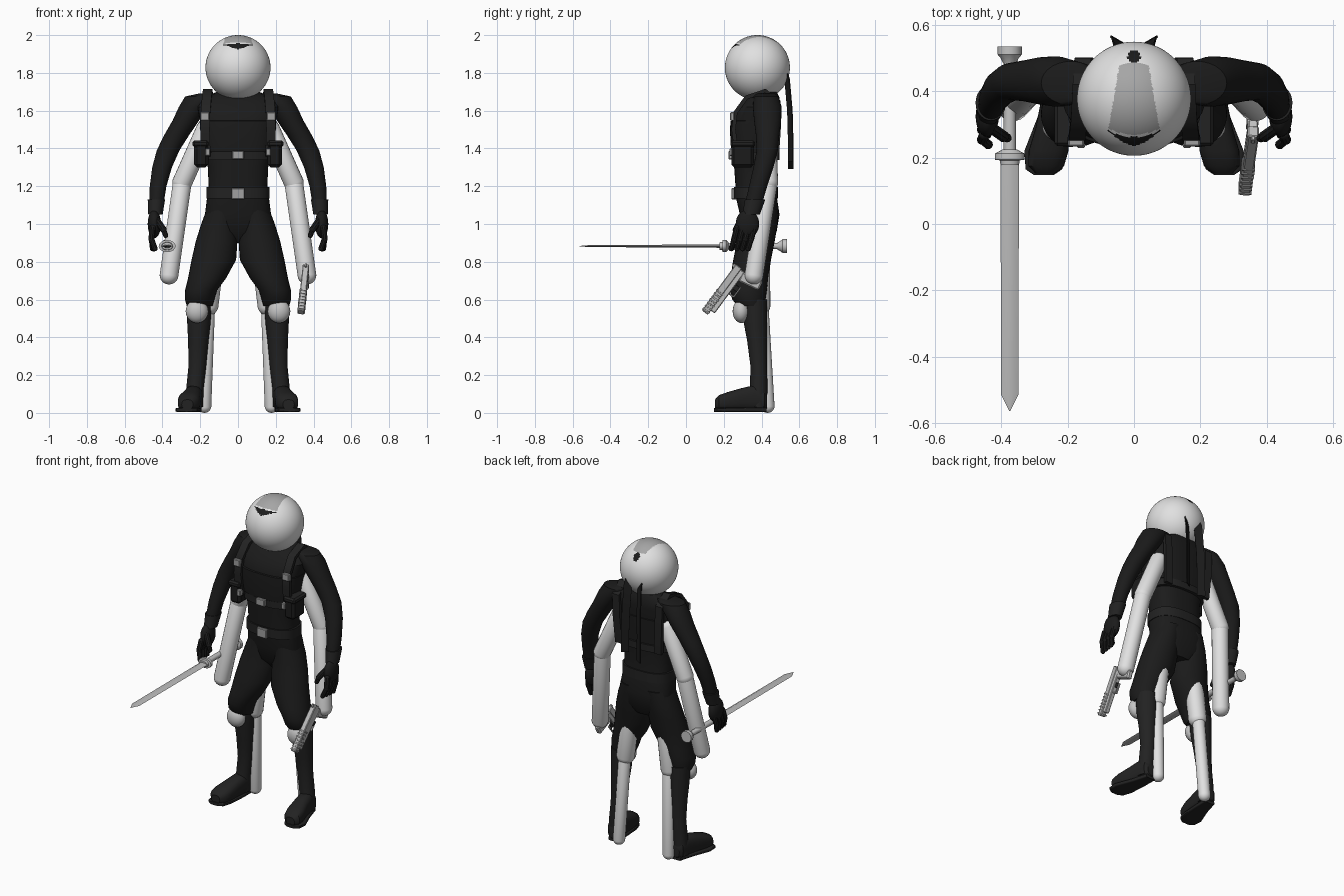
import bpy, bmesh, math
from mathutils import Vector, Matrix

if "Cube" in bpy.data.objects:
    bpy.data.objects.remove(bpy.data.objects["Cube"])


def material(name, v):
    m = bpy.data.materials.new(name)
    m.diffuse_color = (v, v, v, 1)
    m.use_nodes = True
    m.node_tree.nodes["Principled BSDF"].inputs["Base Color"].default_value = m.diffuse_color
    return m


BLACK = material("black_cloth", 0.011)
BOOT = material("dark_leather", 0.016)
WHITE = material("white_plastic", 0.75)
PAD = material("pale_grey", 0.55)
STEEL = material("steel_grey", 0.5)
BUCKLE = material("buckle_grey", 0.35)
VISOR = material("visor_grey", 0.38)


def finish(name, bm, mat):
    bmesh.ops.recalc_face_normals(bm, faces=bm.faces)
    me = bpy.data.meshes.new(name)
    bm.to_mesh(me)
    bm.free()
    me.materials.append(mat)
    ob = bpy.data.objects.new(name, me)
    bpy.context.collection.objects.link(ob)
    return ob


def skin(name, rings, mat):
    """Bridge a list of equal point rings and cap both ends."""
    bm = bmesh.new()
    vs = [[bm.verts.new(p) for p in r] for r in rings]
    n = len(vs[0])
    for a, b in zip(vs, vs[1:]):
        for i in range(n):
            j = (i + 1) % n
            bm.faces.new((a[i], a[j], b[j], b[i]))
    bm.faces.new(vs[0])
    bm.faces.new(vs[-1][::-1])
    return finish(name, bm, mat)


def loft(name, secs, mat, axis="z", power=2.0, n=28):
    """Sections are (x, y, z, radius_x, radius_other)."""
    rings = []
    for x, y, z, a, b in secs:
        ring = []
        for i in range(n):
            t = 2 * math.pi * i / n
            c, s = math.cos(t), math.sin(t)
            u = a * math.copysign(abs(c) ** (2 / power), c)
            v = b * math.copysign(abs(s) ** (2 / power), s)
            ring.append((x + u, y + v, z) if axis == "z" else (x + u, y, z + v))
        rings.append(ring)
    return skin(name, rings, mat)


def capsule(name, p, q, r, mat, seg=20):
    p, q = Vector(p), Vector(q)
    bm = bmesh.new()
    bmesh.ops.create_uvsphere(bm, u_segments=seg, v_segments=13, radius=r)
    d = q - p
    for v in bm.verts:
        if v.co.z > 0:
            v.co.z += d.length
    bm.transform(Matrix.Translation(p) @ d.to_track_quat("Z", "Y").to_matrix().to_4x4())
    return finish(name, bm, mat)


def ball(name, c, radii, mat):
    bm = bmesh.new()
    bmesh.ops.create_uvsphere(bm, u_segments=24, v_segments=16, radius=1,
                              matrix=Matrix.Translation(c) @ Matrix.Diagonal((*radii, 1)))
    return finish(name, bm, mat)


def box(name, c, size, mat, frame=Matrix(), bevel=0.004):
    bm = bmesh.new()
    bmesh.ops.create_cube(bm, size=1, matrix=Matrix.Diagonal((*size, 1)))
    if bevel:
        bmesh.ops.bevel(bm, geom=bm.edges[:], offset=bevel, segments=1, affect="EDGES")
    bm.transform(frame @ Matrix.Translation(c))
    return finish(name, bm, mat)


def ribbon(name, pts, side, width, thick, mat):
    pts, side = [Vector(p) for p in pts], Vector(side).normalized()
    rings = []
    for i, p in enumerate(pts):
        t = pts[min(i + 1, len(pts) - 1)] - pts[max(i - 1, 0)]
        n = t.cross(side).normalized() * thick / 2
        s = side * width / 2
        rings.append([p + s + n, p - s + n, p - s - n, p + s - n])
    return skin(name, rings, mat)


# Round head with painted visor, brow line and rear spot
CY, CZ, R = 0.378, 1.828, 0.172
bm = bmesh.new()
bmesh.ops.create_uvsphere(bm, u_segments=144, v_segments=96, radius=R,
                          matrix=Matrix.Translation((0, CY, CZ)))
for f in bm.faces:
    x, y, z = f.calc_center_median()
    if z < CZ:
        continue
    if math.hypot(x, y - 0.505) < 0.02:
        f.material_index = 2
    elif abs(x) < 0.08 and abs(y - 0.25 - 5.5 * x * x) < 0.013 * (1.1 - abs(x) / 0.08):
        f.material_index = 2
    elif 0.27 + 3 * x * x < y < 0.485 - 4 * x * x and abs(x) < 0.08 - 0.17 * (y - 0.27):
        f.material_index = 1
head = finish("head", bm, WHITE)
head.data.materials.append(VISOR)
head.data.materials.append(BLACK)

# Torso and hips
loft("torso", [(0, .40, .90, .08, .05), (0, .39, .96, .165, .09), (0, .39, 1.05, .175, .105),
               (0, .375, 1.13, .165, .108), (0, .37, 1.2, .155, .108), (0, .365, 1.3, .16, .11),
               (0, .365, 1.42, .18, .118), (0, .365, 1.54, .20, .125), (0, .385, 1.62, .215, .115),
               (0, .41, 1.67, .19, .085), (0, .42, 1.70, .11, .06)], BLACK, power=2.6, n=40)
for nm, z, h, rx, ry in (("waist_belt", 1.165, .03, .168, .116), ("chest_belt", 1.36, .022, .182, .126)):
    loft(nm, [(0, .37, z - h, rx, ry), (0, .37, z + h, rx, ry)], BOOT, power=2.6, n=40)
loft("vest", [(0, .365, 1.385, .182, .124), (0, .363, 1.48, .198, .130), (0, .365, 1.545, .203, .130),
              (0, .365, 1.55, .19, .115)], BLACK, power=2.8, n=40)
loft("neck", [(0, .40, 1.64, .08, .07), (0, .39, 1.74, .07, .07)], BLACK)
box("waist_buckle", (0, .255, 1.16), (.07, .03, .06), BUCKLE)
box("chest_buckle", (0, .24, 1.365), (.062, .03, .045), BUCKLE)

for s, side in ((-1, "right"), (1, "left")):
    def P(*pts):
        return [(s * p[0], *p[1:]) for p in pts]

    # Vest straps, buckles and pouches
    ribbon(side + "_strap", P((.17, .27, 1.36), (.175, .252, 1.5), (.172, .262, 1.59), (.165, .32, 1.67),
                              (.16, .42, 1.705), (.155, .49, 1.65), (.15, .492, 1.52), (.14, .48, 1.34)),
           (1, 0, 0), .05, .022, BOOT)
    box(side + "_strap_buckle", P((.175, .245, 1.57))[0], (.048, .022, .045), BUCKLE)
    box(side + "_belt_clip", P((.16, .245, 1.38))[0], (.025, .03, .04), BUCKLE)
    box(side + "_pouch", P((.195, .30, 1.37))[0], (.075, .12, .14), BLACK, bevel=.015)
    box(side + "_pouch_flap", P((.198, .30, 1.425))[0], (.085, .13, .035), BOOT, bevel=.01)

    # Sleeved outer arm, cuff and gloved hand
    loft(side + "_sleeve", P((.15, .42, 1.69, .06, .05), (.19, .425, 1.675, .09, .066),
                             (.235, .43, 1.62, .078, .076), (.275, .432, 1.55, .07, .072),
                             (.325, .432, 1.47, .066, .062), (.37, .43, 1.39, .06, .056),
                             (.402, .41, 1.3, .052, .053), (.423, .382, 1.2, .044, .048),
                             (.433, .355, 1.1, .038, .045), (.438, .345, 1.05, .034, .04)), BLACK)
    loft(side + "_glove_cuff", P((.432, .366, 1.13, .046, .054), (.437, .345, 1.05, .038, .046)), BOOT)
    ball(side + "_palm", P((.443, .325, 1.0))[0], (.035, .062, .075), BLACK)
    for i in range(4):
        y = .365 - .03 * i
        mid = (.458, y - .02, .92)
        capsule(side + "_finger", *P((.452, y - .005, .98), mid), .0165, BLACK, 10)
        capsule(side + "_fingertip", *P(mid, (.452 - .004 * i, y - .035, .87)), .0145, BLACK, 10)
    capsule(side + "_thumb", *P((.43, .29, 1.02), (.395, .265, .97)), .018, BLACK, 10)
    capsule(side + "_thumb_tip", *P((.395, .265, .97), (.383, .26, .94)), .014, BLACK, 10)

    # Plain white inner arm and leg
    capsule(side + "_inner_upper_arm", *P((.17, .425, 1.5), (.295, .435, 1.22)), .053, WHITE)
    capsule(side + "_inner_forearm", *P((.295, .435, 1.22), (.365, .36, .73)), .05, WHITE)
    capsule(side + "_inner_thigh", *P((.12, .39, .88), (.158, .392, .57)), .055, WHITE)
    capsule(side + "_inner_shin", *P((.158, .40, .57), (.178, .432, .037)), .037, WHITE)

    # Trousers, knee pad, boot and shoe
    loft(side + "_trouser", P((.085, .39, 1.08, .08, .10), (.1, .385, 1.0, .095, .10),
                              (.113, .37, .91, .11, .10), (.128, .35, .81, .118, .10),
                              (.165, .335, .71, .10, .10), (.195, .33, .65, .085, .098),
                              (.203, .333, .60, .078, .088), (.203, .345, .565, .068, .07)), BLACK)
    ball(side + "_knee_pad", P((.217, .292, .538))[0], (.06, .045, .062), PAD)
    loft(side + "_boot", P((.205, .362, .60, .066, .066), (.207, .367, .48, .062, .062),
                           (.21, .376, .38, .054, .052), (.215, .385, .25, .047, .044),
                           (.228, .385, .13, .046, .046), (.232, .38, .03, .046, .048)), BOOT)
    loft(side + "_shoe", P((.225, .43, .06, .028, .035), (.228, .415, .068, .043, .058),
                           (.235, .36, .078, .048, .068), (.245, .29, .07, .052, .06),
                           (.258, .22, .06, .06, .05), (.265, .175, .052, .054, .042),
                           (.268, .153, .045, .03, .025)), BOOT, axis="y", power=2.6)
    loft(side + "_sole", P((.226, .425, .016, .034, .012), (.24, .33, .016, .048, .012),
                           (.265, .22, .016, .066, .012), (.272, .165, .016, .055, .012),
                           (.272, .148, .016, .03, .01)), BOOT, axis="y", power=5)

    # Hanging ties behind the head
    low = 1.29 if s < 0 else 1.33
    ribbon(side + "_head_tie", P((.03, .49, 1.88), (.042, .535, 1.77), (.046, .55, 1.6),
                                 (.05, .554, 1.45), (.05, .555, low)), (.86 * s, .5, 0), .048, .006, BLACK)

# Sword held level in the right hand
SX, SZ = -.375, .883
blade = []
for y, w, t in ((.21, .028, .009), (-.515, .026, .005), (-.565, .001, .001)):
    blade.append([(SX + w, y, SZ), (SX + w * .4, y, SZ + t), (SX - w * .4, y, SZ + t),
                  (SX - w, y, SZ), (SX - w * .4, y, SZ - t), (SX + w * .4, y, SZ - t)])
skin("sword_blade", blade, STEEL)
loft("sword_guard", [(SX, y, SZ, a, b) for y, a, b in (
    (.178, .028, .02), (.192, .03, .022), (.194, .045, .032), (.212, .045, .032), (.225, .022, .02))],
    PAD, axis="y", n=16)
loft("sword_grip", [(SX, .215, SZ, .019, .017), (SX, .505, SZ, .017, .016)], PAD, axis="y", n=12)
loft("sword_pommel", [(SX, y, SZ, a, a) for y, a in ((.485, .02), (.5, .027), (.512, .037), (.535, .037))],
     PAD, axis="y", n=12)

# Pistol in the left hand, pointing down and forward
G = (Matrix.Translation((.347, .2, .647)) @ Matrix.Rotation(math.radians(-36.4), 4, "X")
     @ Matrix.Rotation(math.radians(5), 4, "Y"))
box("pistol_slide", (0, -.012, 0), (.034, .04, .305), STEEL, G)
box("pistol_frame", (0, .018, .01), (.03, .03, .27), PAD, G)
for i in range(7):
    box("pistol_rib", (0, -.012, -.14 + .02 * i), (.039, .045, .008), STEEL, G, .001)
box("pistol_sight", (0, -.036, .14), (.012, .014, .02), STEEL, G, .002)
box("pistol_grip", (0, .085, .115), (.034, .12, .055), PAD,
    G @ Matrix.Translation((0, .03, .115)) @ Matrix.Rotation(.2, 4, "X") @ Matrix.Translation((0, -.03, -.115)), .008)
box("trigger_guard", (0, .062, .035), (.012, .008, .065), PAD, G, .002)
box("trigger_guard_front", (0, .045, .004), (.012, .035, .008), PAD, G, .002)
box("trigger", (0, .045, .05), (.012, .03, .03), BOOT, G, .002)

# Smooth shading with sharp corners kept
bpy.ops.object.select_all(action="SELECT")
bpy.context.view_layer.objects.active = head
bpy.ops.object.shade_smooth_by_angle(angle=math.radians(35))
